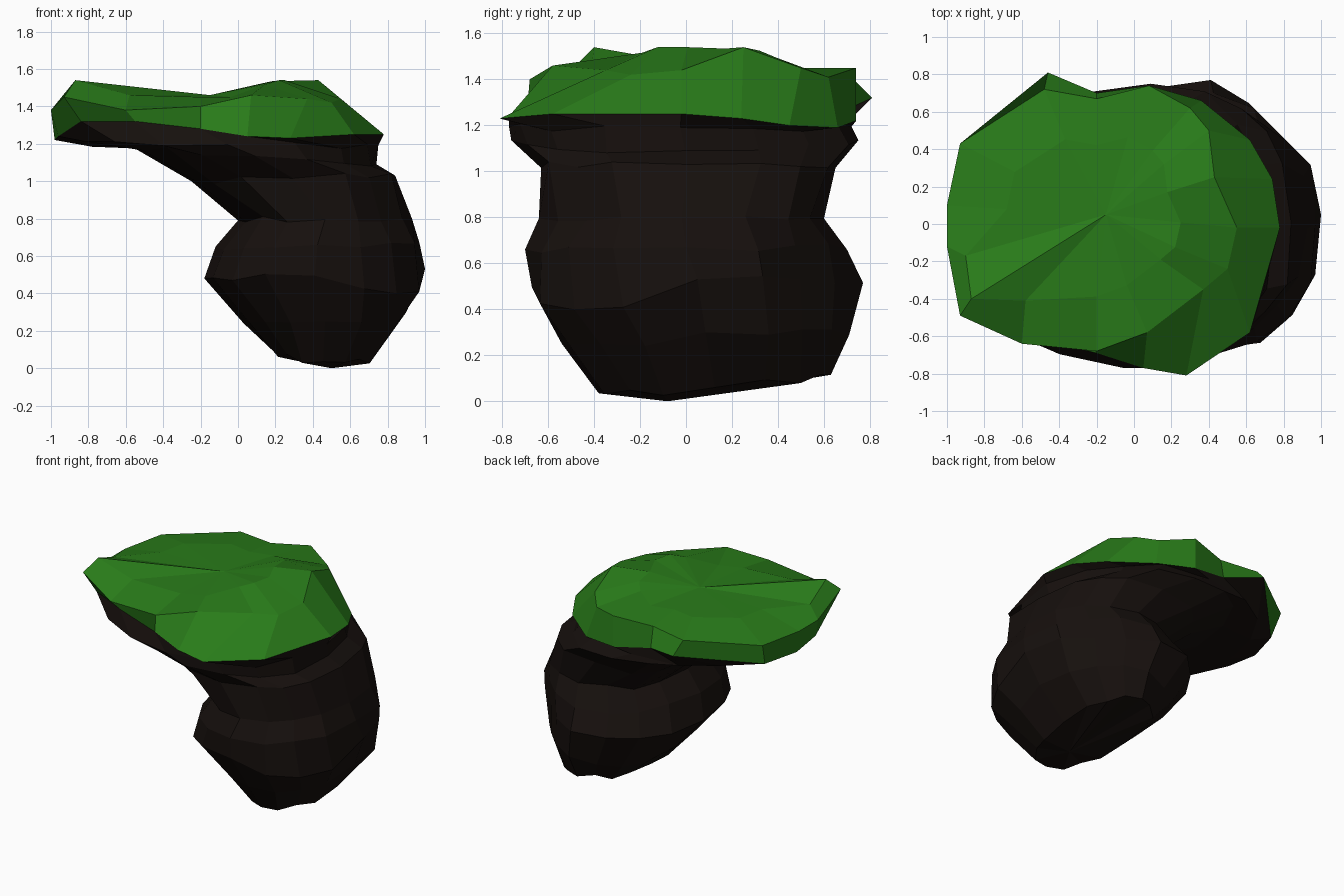
import bpy, bmesh, math, random

if "Cube" in bpy.data.objects:
    bpy.data.objects.remove(bpy.data.objects["Cube"])
random.seed(4)
N = 16

def material(name, color):
    m = bpy.data.materials.new(name)
    m.diffuse_color = (*color, 1)
    m.use_nodes = True
    m.node_tree.nodes["Principled BSDF"].inputs["Base Color"].default_value = m.diffuse_color
    return m

def loft(name, rings, tip, mat, up):
    """Skin a stack of closed rings and close the last one to a tip point."""
    bm = bmesh.new()
    loops = [[bm.verts.new(p) for p in r] for r in rings]
    loops.append([bm.verts.new(tip)] * N)
    for a, b in zip(loops, loops[1:]):
        for i in range(N):
            j = (i + 1) % N
            q = (a[i], a[j], b[j]) if b[i] is b[j] else (a[i], a[j], b[j], b[i])
            bm.faces.new(q if up else q[::-1])
    me = bpy.data.meshes.new(name)
    bm.to_mesh(me)
    bm.free()
    me.materials.append(mat)
    ob = bpy.data.objects.new(name, me)
    bpy.context.collection.objects.link(ob)
    return ob

def rock_ring(x0, x1, y0, y1, z_left, z_right, y_tilt=0, p=0.85, front=1.45, sag=0):
    """Rough squarish oval, tipped in x and y, with its two right corners chipped."""
    pts = []
    for i in range(N):
        a = 2 * math.pi * i / N
        c, s = math.cos(a), math.sin(a)
        u = math.copysign(abs(c) ** p, c)
        v = math.copysign(abs(s) ** p, s)
        k = 1 if i % 4 == 0 else random.uniform(0.95, 1.02)
        x = (x0 + x1) / 2 + (x1 - x0) / 2 * u * k
        y = (y0 + y1) / 2 + (y1 - y0) / 2 * v * k
        z = z_left + (z_right - z_left) * (u + 1) / 2 + y_tilt * v
        cut = max(0, x + y - 1.26) / 2          # back right corner
        x, y = x - cut, y - cut
        cut = max(0, x - y - front) / 2         # front right corner
        x, y = x - cut, y + cut
        if c > 0.1 and s < -0.1:
            z -= sag
        pts.append((x, y, z + random.uniform(-0.02, 0.02) * (k != 1)))
    return pts

# Edge where turf meets rock, counter-clockwise from +x
rim = [(.78, -.02, 1.25), (.74, .24, 1.23), (.62, .45, 1.20), (.36, .66, 1.19),
       (.08, .74, 1.22), (-.2, .70, 1.27), (-.46, .81, 1.32), (-.90, .36, 1.21),
       (-.98, .1, 1.22), (-.96, -.15, 1.24), (-.84, -.46, 1.32), (-.55, -.60, 1.32),
       (-.2, -.69, 1.28), (.05, -.77, 1.24), (.28, -.81, 1.23), (.62, -.58, 1.25)]

# Upper shoulder of the turf
shoulder = [(.55, -.02, 1.44), (.43, .25, 1.54), (.40, .50, 1.45), (.30, .62, 1.41),
            (.08, .74, 1.45), (-.2, .67, 1.42), (-.48, .72, 1.41), (-.93, .43, 1.38),
            (-1, .1, 1.38), (-1, -.12, 1.38), (-.93, -.49, 1.45), (-.6, -.64, 1.38),
            (-.2, -.68, 1.40), (.07, -.58, 1.46), (.37, -.35, 1.44), (.5, -.24, 1.42)]

# Gently rising top inside the shoulder, with a peak at the front left
crown = [(-.2 + .6 * (x + .2), .05 + .6 * (y - .05),
          min(1.54, 1.45 + .5 * max(0, x * .6 - .09))) for x, y, z in shoulder]
crown[9:12] = [(-.90, -.17, 1.45), (-.87, -.40, 1.54), (-.58, -.41, 1.46)]

loft("grass_top", [rim, shoulder, crown], (-.15, .05, 1.46),
     material("grass", (.022, .2, .010)), True)

# Overhanging cliff, from the rim down to the foot
cliff = [rim,
         rock_ring(-.86, .75, -.77, .72, 1.20, 1.19),
         rock_ring(-.56, .74, -.76, .75, 1.18, 1.09),
         rock_ring(-.25, .84, -.63, .65, 1.0, 1.03, p=.7, front=1.2),
         rock_ring(.00, .93, -.64, .60, .79, .80, front=1.2),
         rock_ring(-.12, .97, -.70, .70, .65, .67, front=1.33),
         rock_ring(-.18, 1.0, -.67, .77, .48, .53, .01, sag=.1),
         rock_ring(.03, .90, -.54, .71, .24, .30, .02, sag=.03),
         rock_ring(.19, .72, -.38, .63, .09, .06, .04)]
loft("rock_cliff", cliff, (.5, -.08, 0), material("rock", (.008, .005, .004)), False)
